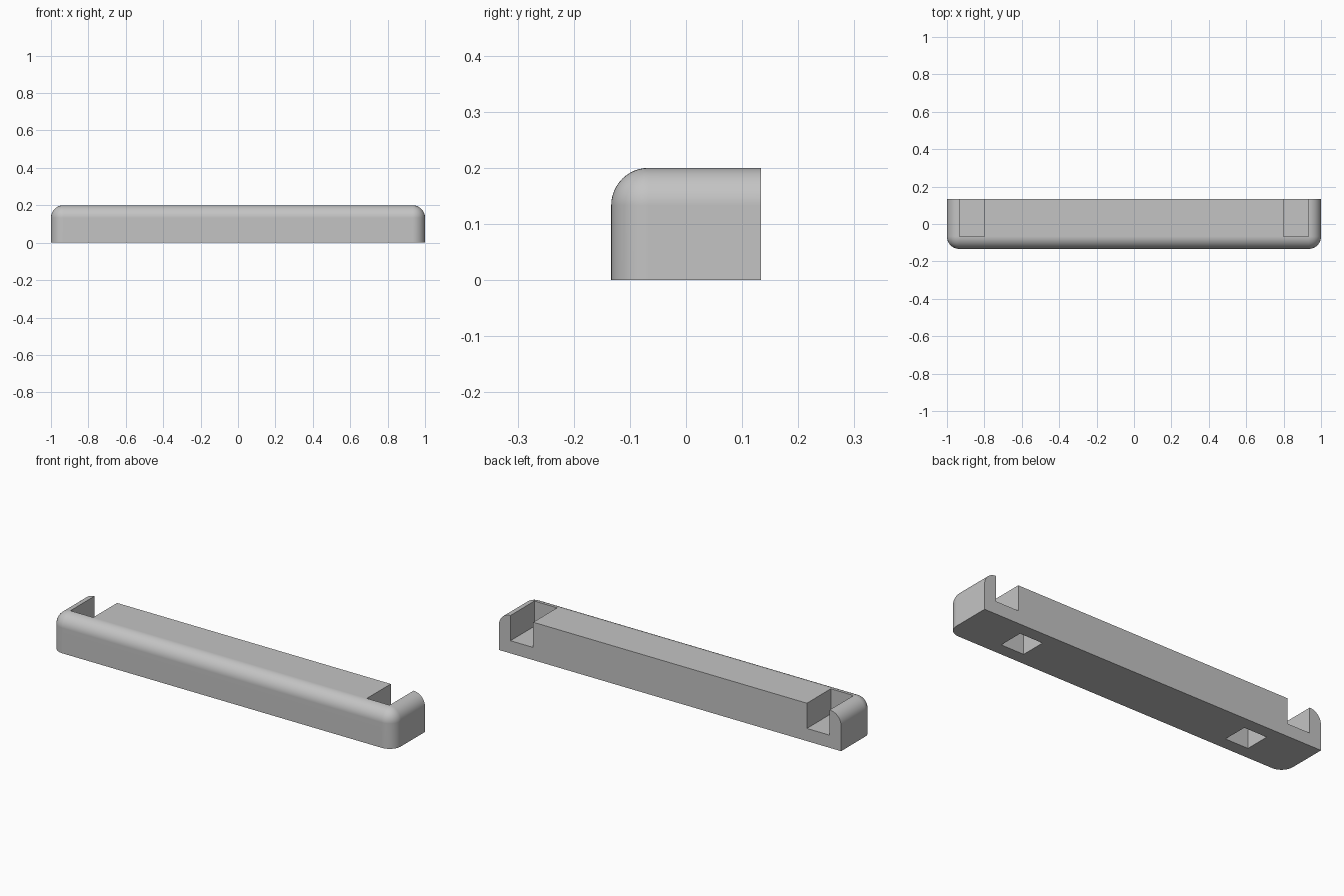
import bpy
import bmesh
from mathutils import Vector

old = bpy.data.objects.get("Cube")
if old:
    bpy.data.objects.remove(old, do_unlink=True)

HALF_Y, TOP, RADIUS = 0.1333, 0.2, 0.0666

grey = bpy.data.materials.new("plain grey")
grey.use_nodes = True
colour = (0.55, 0.55, 0.55, 1)
grey.diffuse_color = colour
grey.node_tree.nodes["Principled BSDF"].inputs["Base Color"].default_value = colour


def box(name, low, high):
    """Axis-aligned box between two corners."""
    low, high = Vector(low), Vector(high)
    bm = bmesh.new()
    bmesh.ops.create_cube(bm, size=1)
    for v in bm.verts:
        v.co = (low + high) / 2 + v.co * (high - low)
    mesh = bpy.data.meshes.new(name)
    bm.to_mesh(mesh)
    bm.free()
    mesh.materials.append(grey)
    obj = bpy.data.objects.new(name, mesh)
    bpy.context.collection.objects.link(obj)
    return obj


# Body: the front, top and end faces meet in round edges; back and base stay sharp
body = box("bar_body", (-1, -HALF_Y, 0), (1, HALF_Y, TOP))
bm = bmesh.new()
bm.from_mesh(body.data)


def is_rounded(face):
    n = face.normal
    return n.z > 0.5 or n.y < -0.5 or abs(n.x) > 0.5


bm.normal_update()
edges = [e for e in bm.edges if all(is_rounded(f) for f in e.link_faces)]
bmesh.ops.bevel(bm, geom=edges, offset=RADIUS, segments=12, profile=0.5,
                affect='EDGES', clamp_overlap=False)
bm.to_mesh(body.data)
bm.free()

# Open notches at the back of both ends, and square pockets in the base
cutters = []
for side, s in (("left", 1), ("right", -1)):
    for part, xs, ys, zs in (
            ("notch", (0.8, 0.933), (-0.0665, 0.3), (0.0667, 0.4)),
            ("pocket", (0.6, 0.7333), (-0.0667, 0.0667), (-0.1, 0.1333))):
        x0, x1 = sorted((s * xs[0], s * xs[1]))
        cutter = box(f"{side}_{part}_cutter", (x0, ys[0], zs[0]), (x1, ys[1], zs[1]))
        cutter.hide_render = True
        cutters.append(cutter)

bpy.context.view_layer.objects.active = body
body.select_set(True)
for cutter in cutters:
    mod = body.modifiers.new(cutter.name, 'BOOLEAN')
    mod.operation = 'DIFFERENCE'
    mod.solver = 'EXACT'
    mod.object = cutter
    bpy.ops.object.modifier_apply(modifier=mod.name)
for cutter in cutters:
    bpy.data.objects.remove(cutter, do_unlink=True)

# Smooth rounds, crisp corners
bpy.ops.object.shade_smooth_by_angle(angle=0.6)
normals = body.modifiers.new("even_normals", 'WEIGHTED_NORMAL')
normals.keep_sharp = True
